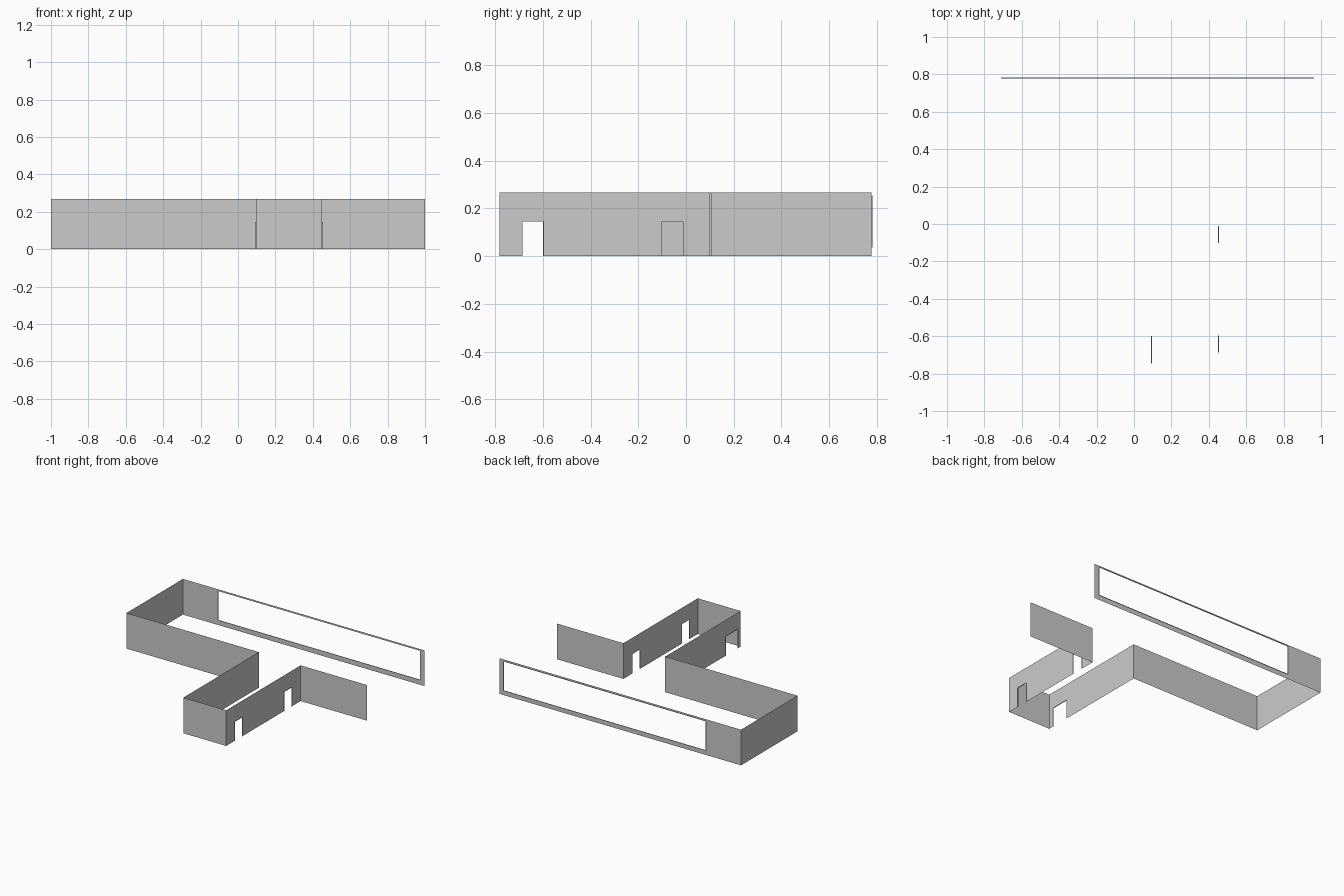
import bpy, bmesh
from mathutils import Vector

if "Cube" in bpy.data.objects:
    bpy.data.objects.remove(bpy.data.objects["Cube"])

H = 0.267        # wall height
REVEAL = 0.005   # depth of the opening linings


def wall(name, a, b, holes=(), out=(0, 0)):
    """Sheet wall from a to b; holes are (start, end, low, high) along the wall."""
    a, b = Vector((*a, 0)), Vector((*b, 0))
    length = (b - a).length
    d = (b - a).normalized()
    depth = Vector((*out, 0)) * REVEAL
    bm = bmesh.new()

    def at(s, z):
        return a + d * s + Vector((0, 0, z))

    def quad(*pts):
        bm.faces.new([bm.verts.new(p) for p in pts])

    # wall panels around the openings
    s0 = 0
    for s1, s2, z1, z2 in sorted(holes):
        for u, v, lo, hi in ((s0, s1, 0, H), (s1, s2, 0, z1), (s1, s2, z2, H)):
            if v - u > 1e-5 and hi - lo > 1e-5:
                quad(at(u, lo), at(v, lo), at(v, hi), at(u, hi))
        # lining: jambs, head, and a sill for raised openings
        edges = [((s1, z1), (s1, z2)), ((s1, z2), (s2, z2)), ((s2, z2), (s2, z1))]
        if z1 > 0:
            edges.append(((s2, z1), (s1, z1)))
        for p, q in edges:
            p, q = at(*p), at(*q)
            quad(p, q, q + depth, p + depth)
        s0 = s2
    quad(at(s0, 0), at(length, 0), at(length, H), at(s0, H))

    bmesh.ops.remove_doubles(bm, verts=bm.verts, dist=1e-5)
    me = bpy.data.meshes.new(name)
    bm.to_mesh(me)
    bm.free()
    ob = bpy.data.objects.new(name, me)
    bpy.context.collection.objects.link(ob)
    return ob


# plan lines
BACK, FRONT = 0.777, -0.782
YL, YR = 0.11, 0.098       # front walls of the left and right wings
XL, XR = 0.095, 0.45       # sides of the projecting corridor
DOOR = 0.145

# wide wing
wall("back_wall_with_window", (-1, BACK), (1, BACK),
     [(0.29, 1.963, 0.036, 0.254)], (0, 1))
wall("left_end_wall", (-1, YL), (-1, BACK))
wall("left_front_wall", (-1, YL), (XL, YL))
wall("right_front_wall", (XR, YR), (1, YR))

# corridor projecting forward
wall("corridor_left_wall", (XL, FRONT), (XL, YL),
     [(-0.745 - FRONT, -0.6 - FRONT, 0, DOOR)], (-1, 0))
wall("corridor_end_wall", (XL, FRONT), (XR, FRONT))
wall("corridor_right_wall", (XR, FRONT), (XR, YR),
     [(-0.686 - FRONT, -0.597 - FRONT, 0, DOOR),
      (-0.101 - FRONT, -0.012 - FRONT, 0, DOOR)], (1, 0))
